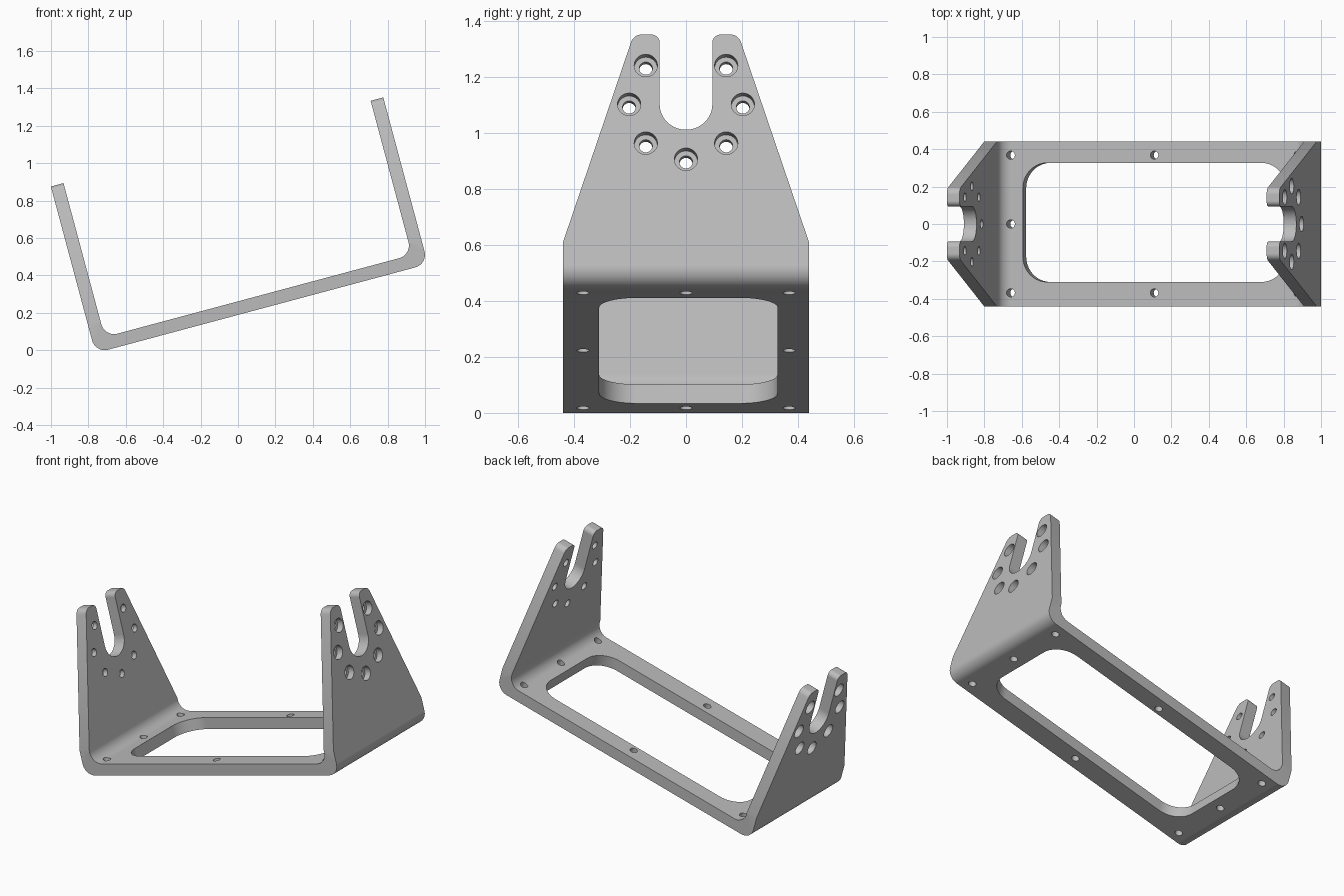
import bpy, bmesh, math
from mathutils import Vector, Matrix

if "Cube" in bpy.data.objects:
    bpy.data.objects.remove(bpy.data.objects["Cube"])

# Tilted cradle bracket, built square to the axes, then leaned 15 degrees.
LEFT, RIGHT, BOTTOM, TOP = -0.74, 1.10, 0.182, 1.104
THICK, HALF = 0.07, 0.44
MID = (LEFT + RIGHT) / 2


def rounded(corners, steps=10):
    """Outline from (a, b, radius) corners, with each corner filleted."""
    out = []
    n = len(corners)
    for i, (a, b, r) in enumerate(corners):
        p = Vector((a, b))
        if r == 0:
            out.append(p)
            continue
        d0 = (Vector(corners[i - 1][:2]) - p).normalized()
        d1 = (Vector(corners[(i + 1) % n][:2]) - p).normalized()
        half = d0.angle(d1) / 2
        centre = p + (d0 + d1).normalized() * (r / math.sin(half))
        s = p + d0 * (r / math.tan(half)) - centre
        e = p + d1 * (r / math.tan(half)) - centre
        sweep = s.angle_signed(e)  # clockwise positive
        for k in range(steps + 1):
            t = -sweep * k / steps
            out.append(centre + Matrix.Rotation(t, 2) @ s)
    clean = []
    for p in out:
        if not clean or (p - clean[-1]).length > 1e-4:
            clean.append(p)
    return clean


def add_prism(bm, outline, axis, lo, hi):
    """Extrude an outline along axis x, y or z."""
    place = {'x': lambda p, d: (d, p[0], p[1]),
             'y': lambda p, d: (p[0], d, p[1]),
             'z': lambda p, d: (p[0], p[1], d)}[axis]
    a = [bm.verts.new(place(p, lo)) for p in outline]
    b = [bm.verts.new(place(p, hi)) for p in outline]
    n = len(a)
    bm.faces.new(a)
    bm.faces.new(b[::-1])
    for i in range(n):
        j = (i + 1) % n
        bm.faces.new((a[j], a[i], b[i], b[j]))


def make(name, prisms):
    bm = bmesh.new()
    for p in prisms:
        add_prism(bm, *p)
    bmesh.ops.recalc_face_normals(bm, faces=bm.faces)
    mesh = bpy.data.meshes.new(name)
    bm.to_mesh(mesh)
    bm.free()
    ob = bpy.data.objects.new(name, mesh)
    bpy.context.collection.objects.link(ob)
    return ob


def circle(a, b, r, n=32):
    return [Vector((a + r * math.cos(2 * math.pi * k / n),
                    b + r * math.sin(2 * math.pi * k / n))) for k in range(n)]


def apply_cut(target, cutter, operation):
    cutter.hide_render = True
    m = target.modifiers.new("cut", 'BOOLEAN')
    m.operation, m.solver, m.object = operation, 'EXACT', cutter
    bpy.context.view_layer.objects.active = target
    bpy.ops.object.modifier_apply(modifier=m.name)
    bpy.data.objects.remove(cutter)


# Bent plate: U-shaped section with rounded bends
R = 0.07
high = TOP + 0.1
section = rounded([
    (LEFT, high, 0), (LEFT, BOTTOM, R), (RIGHT, BOTTOM, R), (RIGHT, high, 0),
    (RIGHT - THICK, high, 0), (RIGHT - THICK, BOTTOM + THICK, R),
    (LEFT + THICK, BOTTOM + THICK, R), (LEFT + THICK, high, 0)])
bracket = make("bracket", [(section, 'y', -0.5, 0.5)])

# Tapered flange outline with the open slot at the top
SLOT, HUB = 0.094, 0.846
side = [(HALF, 0.334, 0), (0.187, TOP, 0.04), (SLOT, TOP, 0.03),
        (SLOT, HUB - SLOT, SLOT * 0.999)]
outline = rounded([(-HALF, 0, 0), (HALF, 0, 0)] + side
                  + [(-y, z, r) for y, z, r in reversed(side)])
apply_cut(bracket, make("flange_outline", [(outline, 'x', -1.5, 1.5)]), 'INTERSECT')

# Window in the base
window = rounded([(MID - 0.728, -0.31, 0.135), (MID + 0.728, -0.31, 0.135),
                  (MID + 0.728, 0.327, 0.135), (MID - 0.728, 0.327, 0.135)])
apply_cut(bracket, make("window_cutter", [(window, 'z', 0.1, 0.35)]), 'DIFFERENCE')

# Mounting holes in the base
spots = [(MID + s * 0.794, y) for s in (-1, 1) for y in (-0.368, 0, 0.368)]
spots += [(MID, -0.368), (MID, 0.368)]
apply_cut(bracket, make("base_hole_cutter",
          [(circle(x, y, 0.022), 'z', 0.1, 0.3) for x, y in spots]), 'DIFFERENCE')

# Ring of seven flange holes, counterbored from the outside
ring = [(0.203 * math.sin(a), HUB - 0.203 * math.cos(a))
        for a in (math.radians(45 * k) for k in range(-3, 4))]
apply_cut(bracket, make("flange_hole_cutter",
          [(circle(y, z, 0.0235), 'x', -1.5, 1.5) for y, z in ring]), 'DIFFERENCE')
DEPTH = 0.04
apply_cut(bracket, make("counterbore_cutter",
          [(circle(y, z, 0.0415), 'x', lo, hi) for y, z in ring
           for lo, hi in ((LEFT - 0.1, LEFT + DEPTH), (RIGHT - DEPTH, RIGHT + 0.1))]),
          'DIFFERENCE')

# Lean the bracket and finish the surface
bracket.data.transform(Matrix.Rotation(math.radians(-15), 4, 'Y'))
grey = bpy.data.materials.new("plain grey")
grey.diffuse_color = (0.5, 0.5, 0.5, 1)
grey.use_nodes = True
grey.node_tree.nodes["Principled BSDF"].inputs["Base Color"].default_value = grey.diffuse_color
bracket.data.materials.clear()
bracket.data.materials.append(grey)
for f in bracket.data.polygons:
    f.material_index = 0
bpy.context.view_layer.objects.active = bracket
bracket.select_set(True)
bpy.ops.object.shade_smooth_by_angle(angle=math.radians(30))
wn = bracket.modifiers.new("even_normals", 'WEIGHTED_NORMAL')
wn.keep_sharp = True
